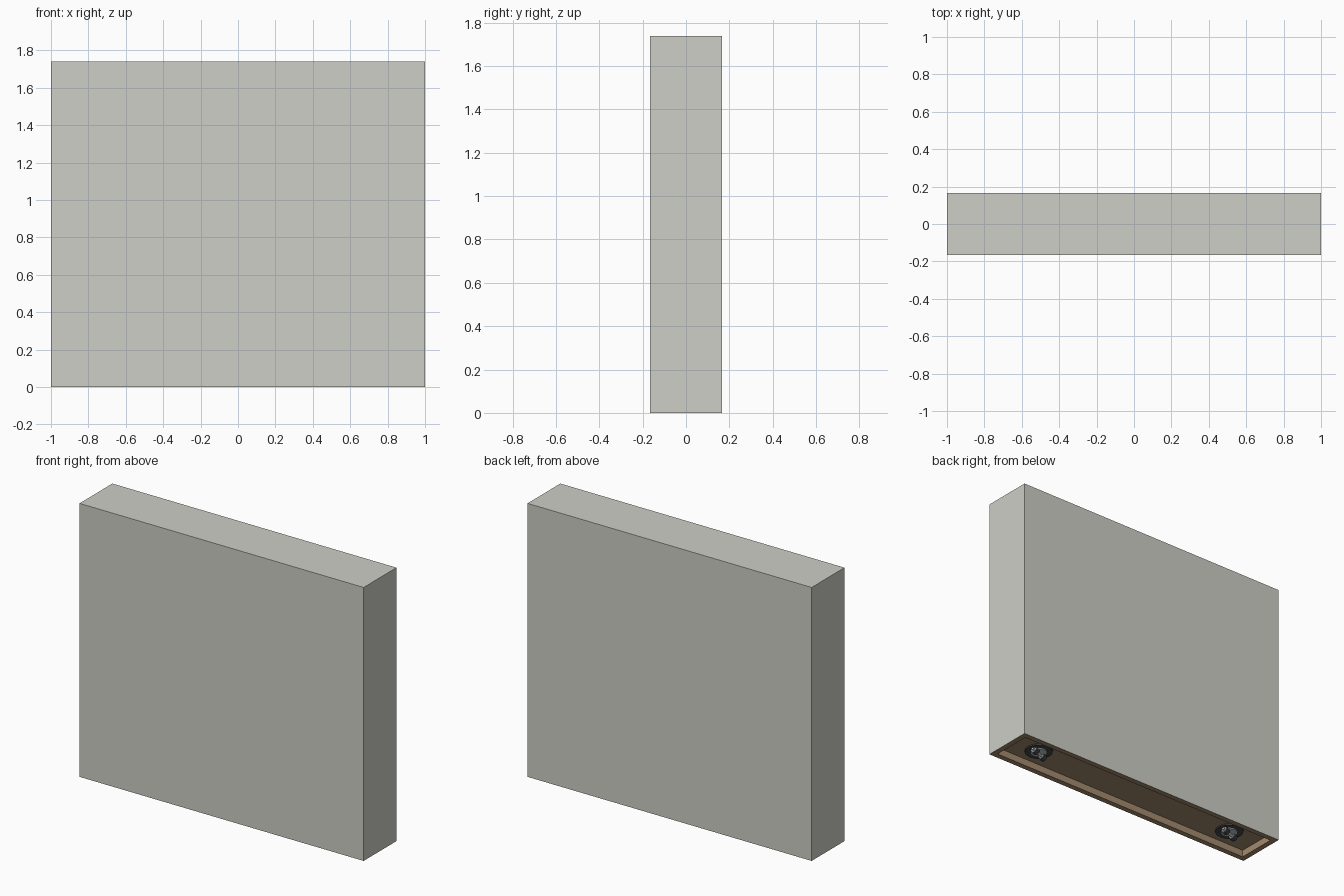
import bpy
import bmesh
import math
from mathutils import Matrix, Vector

cube = bpy.data.objects.get("Cube")
if cube:
    bpy.data.objects.remove(cube, do_unlink=True)

WIDTH, DEPTH, HEIGHT = 2.0, 0.33, 1.74
RIM, RECESS = 0.05, 0.045


def material(name, rgb):
    mat = bpy.data.materials.new(name)
    mat.use_nodes = True
    colour = (*rgb, 1.0)
    mat.diffuse_color = colour
    mat.node_tree.nodes["Principled BSDF"].inputs["Base Color"].default_value = colour
    return mat


GREY = material("warm_grey", (0.62, 0.62, 0.57))
BROWN = material("brown_wood", (0.37, 0.255, 0.155))
DARK = material("dark_rubber", (0.06, 0.065, 0.07))
STEEL = material("pale_steel", (0.55, 0.57, 0.58))


def add_object(name, bm, mats):
    mesh = bpy.data.meshes.new(name)
    bm.to_mesh(mesh)
    bm.free()
    for mat in mats:
        mesh.materials.append(mat)
    obj = bpy.data.objects.new(name, mesh)
    bpy.context.collection.objects.link(obj)
    return obj


def cylinder(name, radius, length, centre, mat, axis="Z", turn=0.0):
    bm = bmesh.new()
    bmesh.ops.create_cone(bm, cap_ends=True, segments=24, radius1=radius,
                          radius2=radius, depth=length)
    tilt = Matrix.Rotation(math.pi / 2, 4, "Y") if axis == "X" else Matrix()
    bm.transform(Matrix.Translation(centre) @ Matrix.Rotation(turn, 4, "Z") @ tilt)
    for face in bm.faces:
        face.smooth = len(face.verts) == 4
    for edge in bm.edges:
        edge.smooth = all(len(f.verts) == 4 for f in edge.link_faces)
    return add_object(name, bm, [mat])


# Tall panel with a recessed wooden underside
bm = bmesh.new()
bmesh.ops.create_cube(bm, size=1)
bmesh.ops.scale(bm, vec=(WIDTH, DEPTH, HEIGHT), verts=bm.verts)
bmesh.ops.translate(bm, vec=(0, 0, HEIGHT / 2), verts=bm.verts)
bottom = next(f for f in bm.faces if f.normal.z < -0.9)
bmesh.ops.inset_region(bm, faces=[bottom], thickness=RIM)
ceiling = bmesh.ops.extrude_discrete_faces(bm, faces=[bottom])["faces"][0]
bmesh.ops.translate(bm, vec=(0, 0, RECESS), verts=ceiling.verts)
bm.normal_update()
for face in bm.faces:
    if max(v.co.z for v in face.verts) < HEIGHT / 2:
        face.material_index = 1
add_object("panel", bm, [GREY, BROWN])

# Twin-wheel swivel casters in the recess
for side, x in (("left", 0.75), ("right", -0.75)):
    turn = math.radians(20)
    rot = Matrix.Rotation(turn, 4, "Z")
    centre = Vector((x, 0, 0.023))
    cylinder(side + "_caster_plate", 0.085, 0.008, (x, 0, RECESS - 0.004), DARK)
    cylinder(side + "_caster_swivel", 0.05, 0.008, (x, 0, RECESS - 0.011), STEEL)
    cylinder(side + "_caster_axle", 0.008, 0.15, centre, STEEL, "X", turn)
    for label, offset in (("inner", -0.045), ("outer", 0.045)):
        spot = centre + rot @ Vector((offset, 0, 0))
        cylinder(f"{side}_caster_{label}_wheel", 0.022, 0.03, spot, DARK, "X", turn)
        cylinder(f"{side}_caster_{label}_hub", 0.014, 0.036, spot, STEEL, "X", turn)
